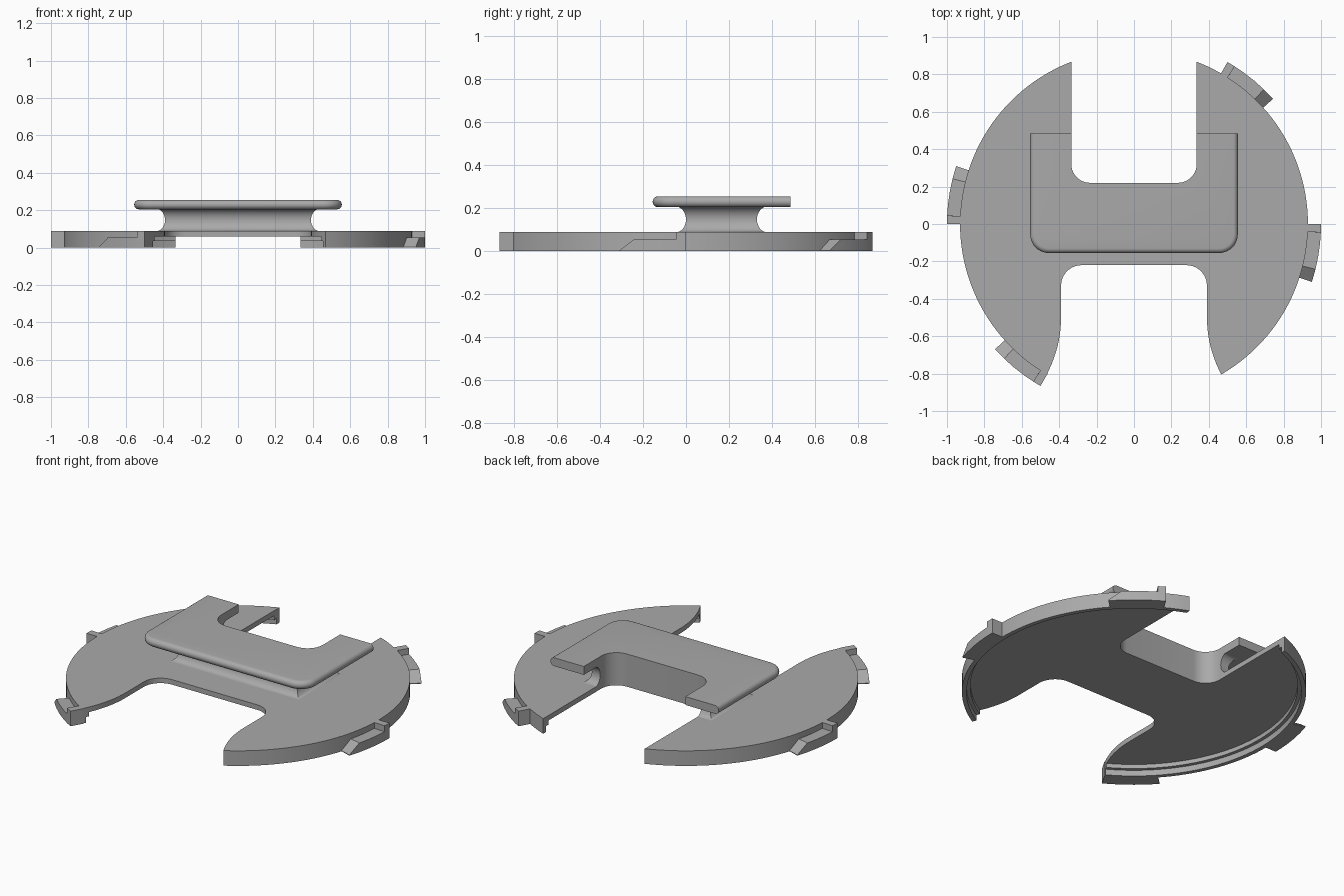
import bpy, bmesh
from math import cos, sin, pi, radians

cube = bpy.data.objects.get("Cube")
if cube:
    bpy.data.objects.remove(cube)

grey = bpy.data.materials.new("plain grey")
grey.use_nodes = True
GREY = (0.4, 0.4, 0.4, 1)
grey.diffuse_color = GREY
grey.node_tree.nodes["Principled BSDF"].inputs["Base Color"].default_value = GREY


def arc(cx, cy, r, a0, a1, n=10):
    """Points on an arc, angles in degrees."""
    angles = [radians(a0 + (a1 - a0) * i / n) for i in range(n + 1)]
    return [(cx + r * cos(a), cy + r * sin(a)) for a in angles]


def mirrored(half):
    """Close a right-hand half outline with its mirror image."""
    return half + [(-x, y) for x, y in reversed(half)]


def loft(name, rings, closed=False):
    """Join equal rings of 3D points; cap the ends unless closed into a loop."""
    bm = bmesh.new()
    loops = [[bm.verts.new(p) for p in ring] for ring in rings]
    n = len(loops[0])
    pairs = list(zip(loops, loops[1:])) + ([(loops[-1], loops[0])] if closed else [])
    for a, b in pairs:
        for i in range(n):
            j = (i + 1) % n
            bm.faces.new((a[i], a[j], b[j], b[i]))
    if not closed:
        bm.faces.new(loops[0])
        bm.faces.new(loops[-1])
    bmesh.ops.recalc_face_normals(bm, faces=bm.faces)
    mesh = bpy.data.meshes.new(name)
    bm.to_mesh(mesh)
    bm.free()
    ob = bpy.data.objects.new(name, mesh)
    bpy.context.collection.objects.link(ob)
    mesh.materials.append(grey)
    return ob


def prism(name, outline, z0, z1):
    return loft(name, [[(x, y, z) for x, y in outline] for z in (z0, z1)])


def cut(ob, cutter):
    mod = ob.modifiers.new("cut", "BOOLEAN")
    mod.operation = "DIFFERENCE"
    mod.solver = "EXACT"
    mod.object = cutter
    bpy.context.view_layer.objects.active = ob
    bpy.ops.object.modifier_apply(modifier=mod.name)


def smooth(ob, angle=30):
    bpy.ops.object.select_all(action="DESELECT")
    ob.select_set(True)
    bpy.context.view_layer.objects.active = ob
    bpy.ops.object.shade_smooth_by_angle(angle=radians(angle))


# Disc, with a recess underneath that leaves a stepped rim
R, TOP = 0.93, 0.09
disc = prism("base_disc", arc(0, 0, R, 0, 357.5, 143), 0, TOP)
recess = prism("recess_cutter", arc(0, 0, 0.905, 0, 357.5, 143), -0.1, 0.035)
step = prism("recess_step_cutter", arc(0, 0, 0.885, 0, 357.5, 143), -0.1, 0.06)

# Rear slot with rounded corners, and front slot with flared mouth
rear_slot = prism("rear_slot_cutter", mirrored(
    [(0.335, 1.2)] + arc(0.235, 0.32, 0.1, 0, -90)), -0.2, 0.4)
front_slot = prism("front_slot_cutter", mirrored(
    arc(0.28, -0.33, 0.11, 90, 0) + arc(1.03, -0.5, 0.64, 180, 208.4)
    + [(0.6, -1.04)]), -0.2, 0.4)

# Handle neck: rectangle with a concave waist
rings = []
for i in range(17):
    t = pi * i / 16
    d = 0.05 * (1 - sin(t))
    z = 0.1475 - 0.0605 * cos(t)
    x, y0, y1 = 0.39 + d, -d, 0.33 + d
    rings.append([(-x, y0, z), (x, y0, z), (x, y1, z), (-x, y1, z)])
neck = loft("handle_neck", rings)

# Handle plate: round front and side edges, flat back
rings = []
for i in range(13):
    t = pi * i / 12
    d = 0.025 * (1 - sin(t))
    z = 0.23 - 0.025 * cos(t)
    half = arc(0.455, -0.055, 0.1 - d, -90, 0) + [(0.555 - d, 0.485)]
    rings.append([(x, y, z) for x, y in mirrored(half)])
plate = loft("handle_plate", rings)

for cutter in (recess, step, front_slot):
    cut(disc, cutter)
for ob in (disc, neck, plate):
    cut(ob, rear_slot)
    smooth(ob)
for cutter in (recess, step, rear_slot, front_slot):
    bpy.data.objects.remove(cutter)

# Locking tabs: ramp, ledge, then a full-height stop
PROFILE = [(-18, 0.004), (-14, 0.055), (-10, 0.055), (-6, 0.055),
           (-2.6, 0.055), (-2.59, TOP), (0, TOP)]
for name, turn in (("left_tab", 0), ("rear_tab", 60),
                   ("right_tab", 180), ("front_tab", 240)):
    rings = []
    for a, z in PROFILE:
        c, s = cos(radians(a + turn)), sin(radians(a + turn))
        rings.append([(r * c, r * s, h) for r, h in
                      ((0.92, 0), (1, 0), (1, z), (0.92, z))])
    smooth(loft(name, rings), 20)
